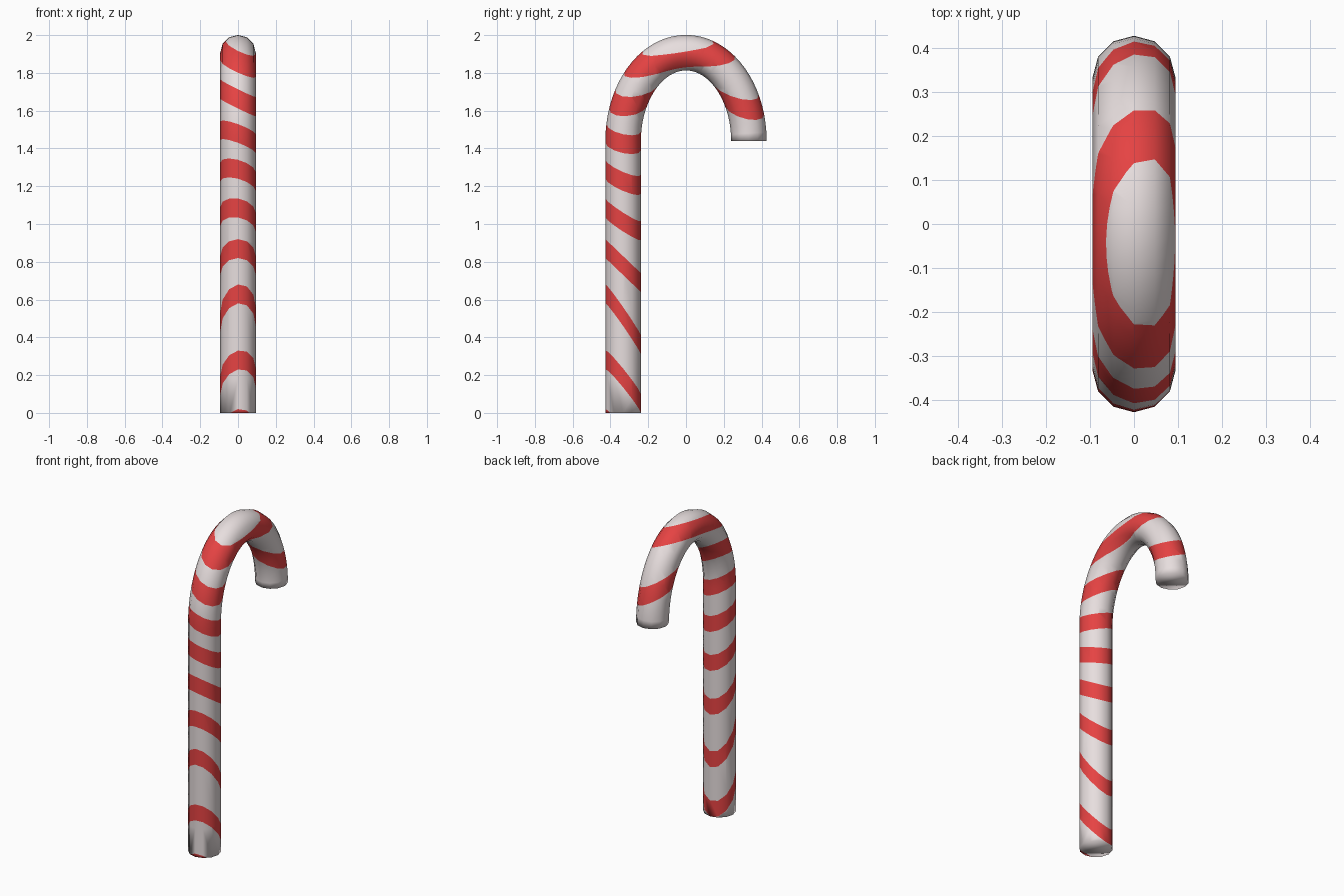
import bpy, bmesh, math
from mathutils import Vector

if "Cube" in bpy.data.objects:
    bpy.data.objects.remove(bpy.data.objects["Cube"])

SIDES, R = 12, 0.094          # tube cross-section
A, B, Z0 = 0.333, 0.467, 1.44  # hook half-width, hook rise, straight height
HALF = 0.05                   # half the stripe height


def material(name, rgb):
    m = bpy.data.materials.new(name)
    m.diffuse_color = (*rgb, 1)
    m.use_nodes = True
    m.node_tree.nodes["Principled BSDF"].inputs["Base Color"].default_value = m.diffuse_color
    return m


# Path: straight leg, then a half-ellipse hook, each as (point, outward normal)
path = [(Vector((0, -A, Z0 * i / 8)), Vector((0, -1, 0))) for i in range(8)]
for i in range(37):
    t = math.pi * i / 36
    c, s = -math.cos(t), math.sin(t)
    path.append((Vector((0, A * c, Z0 + B * s)),
                 Vector((0, c / A, s / B)).normalized()))

# Sweep the round section along the path
bm = bmesh.new()
rings = []
for p, n in path:
    ring = []
    for k in range(SIDES):
        a = 2 * math.pi * k / SIDES
        ring.append(bm.verts.new(p + R * (n * math.cos(a) + Vector((1, 0, 0)) * math.sin(a))))
    rings.append(ring)
for r0, r1 in zip(rings, rings[1:]):
    for k in range(SIDES):
        j = (k + 1) % SIDES
        bm.faces.new((r0[k], r0[j], r1[j], r1[k]))
bm.faces.new(rings[0])
bm.faces.new(rings[-1])
bmesh.ops.recalc_face_normals(bm, faces=bm.faces)

# Leg stripes: middle height at the front, back, right and left of the leg
leg = [(-0.03, -0.25, -0.12, -0.15),
       (0.28, 0.05, 0.19, 0.15),
       (0.63, 0.36, 0.53, 0.50),
       (0.87, 0.69, 0.79, 0.79),
       (1.085, 0.965, 1.04, 1.07),
       (1.29, 1.21, 1.25, 1.30),
       (1.48, 1.44, 1.44, 1.51),
       (1.66, 1.67, 1.63, 1.72)]

# Each stripe: plane z = c + sx*x + sy*y, and the side of the cane it lies on
stripes = []
for f, b, r, l in leg:
    sx, sy = (r - l) / (2 * R), (b - f) / (2 * R)
    stripes.append(((f + b) / 2 + sy * A, sx, sy, -1))
stripes.append((1.90, -0.40, 0.15, 0))                # loop over the crown
stripes.append((1.645 + 0.2 * A, -0.45, -0.2, 1))     # hook end stripe


def on_side(face, side):
    return side == 0 or face.calc_center_median().y * side > 0


# Cut the stripe borders into the surface
for c, sx, sy, side in stripes:
    for d in (-HALF, HALF):
        faces = [f for f in bm.faces if on_side(f, side)]
        edges = {e for f in faces for e in f.edges}
        verts = {v for f in faces for v in f.verts}
        bmesh.ops.bisect_plane(bm, geom=list(verts) + list(edges) + faces, dist=1e-5,
                               plane_co=(0, 0, c + d), plane_no=Vector((-sx, -sy, 1)).normalized())

# Paint the faces between the borders
for f in bm.faces:
    f.smooth = True
    m = f.calc_center_median()
    f.material_index = int(any(on_side(f, side) and abs(m.z - c - sx * m.x - sy * m.y) < HALF
                               for c, sx, sy, side in stripes))

mesh = bpy.data.meshes.new("candy_cane")
bm.to_mesh(mesh)
bm.free()
mesh.materials.append(material("sugar white", (0.80, 0.73, 0.73)))
mesh.materials.append(material("stripe red", (0.79, 0.056, 0.056)))
cane = bpy.data.objects.new("candy_cane", mesh)
bpy.context.collection.objects.link(cane)
